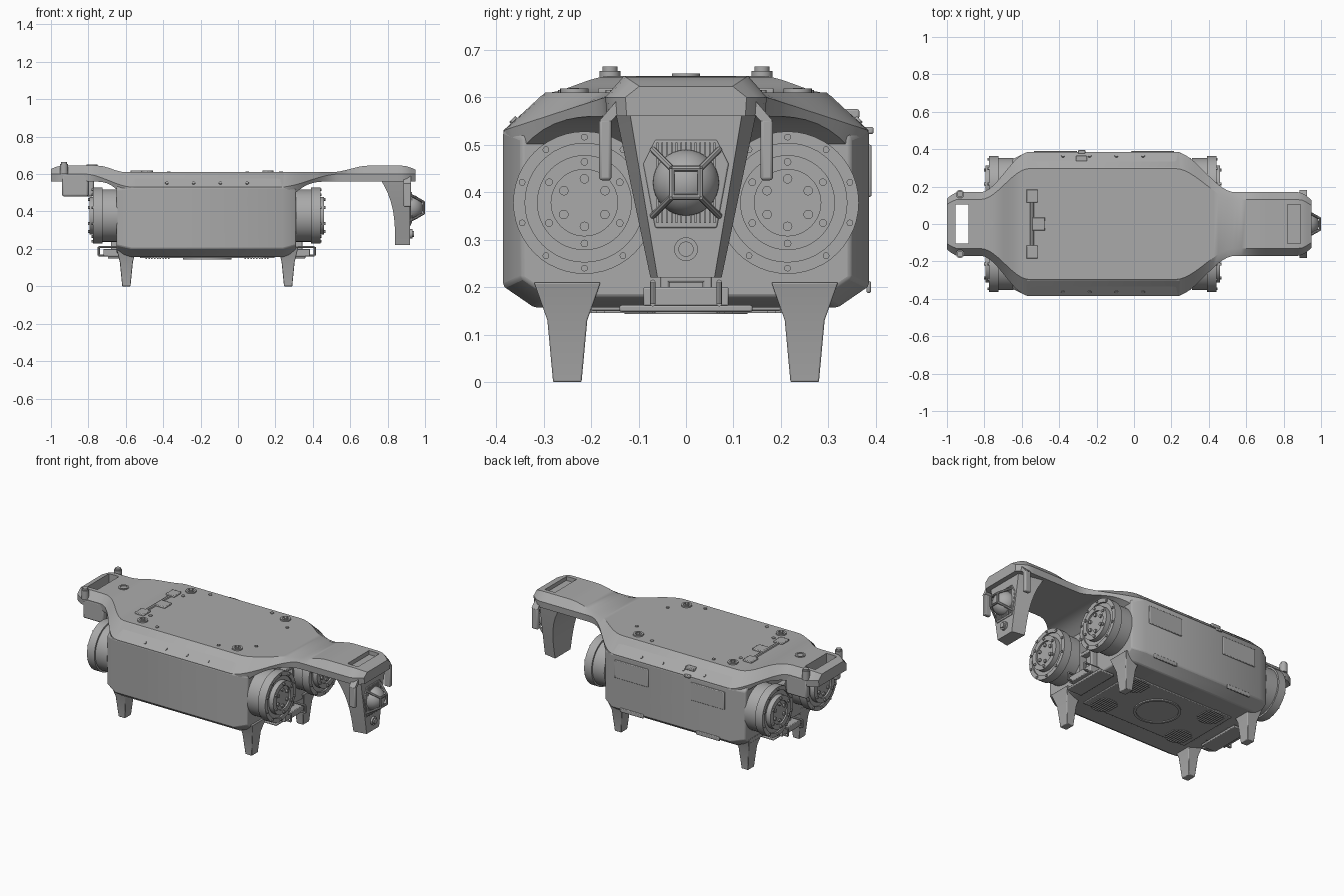
import bpy, bmesh, math
from mathutils import Vector, Matrix

if "Cube" in bpy.data.objects:
    bpy.data.objects.remove(bpy.data.objects["Cube"], do_unlink=True)

grey = bpy.data.materials.new("plain grey")
grey.use_nodes = True
grey.diffuse_color = (0.4, 0.4, 0.4, 1)
grey.node_tree.nodes["Principled BSDF"].inputs["Base Color"].default_value = grey.diffuse_color
made = []
SIDES = (-1, 1)
UP, DOWN, FORWARD = Vector((0, 0, 1)), Vector((0, 0, -1)), Vector((1, 0, 0))
ROOF, BELLY, HALF_WIDTH = 0.61, 0.155, 0.385


def finish(name, bm, bevel):
    bmesh.ops.recalc_face_normals(bm, faces=bm.faces)
    mesh = bpy.data.meshes.new(name)
    bm.to_mesh(mesh)
    bm.free()
    mesh.materials.append(grey)
    obj = bpy.data.objects.new(name, mesh)
    bpy.context.scene.collection.objects.link(obj)
    if bevel:
        modifier = obj.modifiers.new("soft edges", "BEVEL")
        modifier.width, modifier.segments, modifier.limit_method = bevel, 2, "ANGLE"
    made.append(obj)
    return obj


def loft(name, rings, bevel=0):
    """Skin a row of equal rings and cap both ends."""
    bm = bmesh.new()
    rows = [[bm.verts.new(point) for point in ring] for ring in rings]
    for first, second in zip(rows, rows[1:]):
        for i in range(len(first)):
            bm.faces.new((first[i - 1], first[i], second[i], second[i - 1]))
    bm.faces.new(rows[0])
    bm.faces.new(rows[-1])
    return finish(name, bm, bevel)


def lathe(name, centre, direction, profile, sides=32):
    """Turn (radius, offset) pairs around a direction."""
    turn = direction.to_track_quat("Z", "Y")
    rings = []
    for radius, offset in profile:
        angles = [math.tau * k / sides for k in range(sides)]
        rings.append([Vector(centre) + turn @ Vector((radius * math.cos(a), radius * math.sin(a), offset))
                      for a in angles])
    return loft(name, rings)


def steps(name, centre, direction, discs, sides=32):
    """Stack round steps, each given by its radius and the height of its face."""
    profile, base = [], 0
    for radius, height in discs:
        profile += [(radius, base), (radius, height)]
        base = height
    return lathe(name, centre, direction, profile, sides)


def bar(name, start, end, radius, sides=8):
    line = Vector(end) - Vector(start)
    return steps(name, start, line, [(radius, line.length)], sides)


def box(name, centre, size, bevel=0.004):
    bm = bmesh.new()
    bmesh.ops.create_cube(bm, size=1, matrix=Matrix.Translation(centre) @ Matrix.Diagonal((*size, 1)))
    return finish(name, bm, bevel)


def mirrored(half):
    """Close a half outline of (y, z) points across the middle."""
    return half + [(-y, z) for y, z in reversed(half)]


def ramp(value, start, end):
    t = min(max((value - start) / (end - start), 0), 1)
    return t * t * (3 - 2 * t)


def mix(a, b, t):
    return a + (b - a) * t


def cut(obj, centre, size):
    cutter = box("cutter", centre, size, 0)
    made.remove(cutter)
    modifier = obj.modifiers.new("slot", "BOOLEAN")
    modifier.operation, modifier.object, modifier.solver = "DIFFERENCE", cutter, "EXACT"
    bpy.context.view_layer.objects.active = obj
    for name in [m.name for m in obj.modifiers]:
        bpy.ops.object.modifier_apply(modifier=name)
    bpy.data.objects.remove(cutter, do_unlink=True)


# Main octagonal body, drawn in at both ends
section = mirrored([(0.3, ROOF), (HALF_WIDTH, 0.53), (HALF_WIDTH, 0.2), (0.32, BELLY)])
middle = (ROOF + BELLY) / 2
loft("body", [[(x, y * s, mix(middle, z, s * 0.99)) for y, z in section]
              for x, s in ((-0.65, 0.9), (-0.57, 1), (0.24, 1), (0.31, 0.9))], 0.006)

# Upper shell: wide over the body, narrow along the tail and the front arm
shell_rings = []
for i in range(79):
    x = i / 40 - 1
    wide = min(ramp(x, -0.82, -0.56), 1 - ramp(x, 0.22, 0.54))
    raised = max(1 - ramp(x, -0.75, -0.6), ramp(x, 0.5, 0.7))
    tip = min(ramp(x, -1.06, -0.94), 1 - ramp(x, 0.88, 1))
    width = mix(0.17, HALF_WIDTH, wide) * mix(0.6, 1, tip)
    top = ROOF + 0.035 * raised * tip
    shoulder, under = mix(0.6, 0.53, wide), mix(0.56, 0.45, wide ** 3)
    outline = mirrored([(width * 0.77, top), (width, shoulder), (width * 0.98, under)])
    shell_rings.append([(x, y, z) for y, z in outline])
shell = loft("upper_shell", shell_rings)
cut(shell, (-0.92, 0, ROOF), (0.07, 0.21, 1))
cut(shell, (0.855, 0, 0.65), (0.07, 0.21, 0.06))

# Latch across the roof
for s in SIDES:
    box("latch_block", (-0.545, s * 0.15, ROOF), (0.06, 0.07, 0.02))
    bar("latch_rod", (-0.545, s * 0.15, ROOF), (-0.545, 0, ROOF), 0.01)
box("latch_handle", (-0.51, 0, ROOF), (0.07, 0.07, 0.02))

# Tail block with side cheeks and knobs
box("tail_block", (-0.82, 0, 0.53), (0.1, 0.28, 0.1), 0.01)
for s in SIDES:
    box("tail_cheek", (-0.87, s * 0.15, 0.54), (0.14, 0.04, 0.12), 0.01)
    steps("tail_knob", (-0.93, s * 0.16, 0.6), UP, [(0.022, 0.055), (0.016, 0.065)])
steps("tail_button", (-0.78, 0, 0.64), UP, [(0.03, 0.01), (0.02, 0.006)])

# Sensor head hanging from the front arm
EYE = Vector((0.92, 0, 0.42))
head_rings = []
for i in range(9):
    t = i / 8
    width, back, z = mix(0.075, 0.155, t), 0.84 - 0.1 * t ** 3, mix(0.22, 0.6, t)
    head_rings.append([(back, -width, z), (EYE.x, -width * 0.8, z), (EYE.x, width * 0.8, z), (back, width, z)])
loft("head", head_rings)
face = mirrored([(0.065, 0.51), (0.09, 0.46), (0.065, 0.325)])
loft("head_grille_frame", [[(x, y, z) for y, z in face] for x in (0.9, EYE.x + 0.005)], 0.003)
for i in range(-6, 7):
    box("grille_rib", EYE + Vector((0, i / 100, 0)), (0.02, 0.004, 0.17), 0)
quarter = [math.pi * k / 17 for k in range(9)]
lathe("lens", EYE, FORWARD, [(0.07 * math.cos(a), 0.07 * math.sin(a)) for a in quarter])
corners = [Vector((0, -1, -1)), Vector((0, 1, -1)), Vector((0, 1, 1)), Vector((0, -1, 1))]
cage = EYE + FORWARD * 0.074
for i, corner in enumerate(corners):
    bar("guard_rim", cage + corners[i - 1] * 0.03, cage + corner * 0.03, 0.006)
    bar("guard_strut", cage + corner * 0.03, EYE + corner * 0.07, 0.007)
steps("head_button", EYE + DOWN * 0.14, FORWARD, [(0.025, 0.012), (0.016, 0.02)])

# Bent guard frame around the head
for s in SIDES:
    box("frame_side", (0.905, s * 0.17, 0.49), (0.04, 0.026, 0.13), 0.006)
    edge = [(0.183, 0.55), (0.14, 0.6), (0.13, 0.58), (0.157, 0.55)]
    loft("frame_corner", [[(x, s * y, z) for y, z in edge] for x in (0.885, 0.925)])
box("frame_top", (0.905, 0, 0.59), (0.04, 0.28, 0.02))


def hub(end, side, out):
    """Stepped drive hub with its rings of bolts."""
    centre = Vector((end, side * 0.214, 0.378))
    steps("hub", centre, out, [(0.14, 0.08), (0.15, 0.13), (0.125, 0.12), (0.1, 0.15), (0.07, 0.14)], 48)
    for count, ring, face_height, size in ((10, 0.138, 0.13, 0.007), (6, 0.05, 0.14, 0.01), (6, 0.086, 0.15, 0.008)):
        for k in range(count):
            angle = math.tau * (k + 0.5) / count
            spot = Vector((0, math.cos(angle), math.sin(angle))) * ring
            steps("hub_bolt", centre + spot + out * face_height, out, [(size, size)], 12)


def bracket(end, out):
    """Plate, step, hoops and ladder panel between the hubs."""
    reach = out * 0.1
    box("bracket_plate", (end, 0, BELLY), (0.1, 0.28, 0.014))
    box("bracket_step", (end, 0, 0.18), (0.15, 0.18, 0.04))
    for s in SIDES:
        low, high = Vector((end, s * 0.07, 0.165)), Vector((end, s * 0.07, 0.21))
        for start, stop in ((low, low + reach), (low + reach, high + reach), (high + reach, high)):
            bar("bracket_hoop", start, stop, 0.006)
        box("panel_post", (end, s * 0.045, 0.32), (0.07, 0.02, 0.25))
    for z in (0.22, 0.33, 0.44):
        box("panel_rung", (end, 0, z), (0.07, 0.09, 0.02))


def foot(x, side):
    """Tapered foot that flares into the body."""
    rings = []
    for z, along, across in ((0.21, 0.055, 0.07), (0.13, 0.035, 0.042), (0, 0.022, 0.03)):
        rings.append([(x + c.y * along, side * 0.25 + c.z * across, z) for c in corners])
    loft("foot", rings, 0.003)


for end, foot_x, out in ((0.31, 0.268, FORWARD), (-0.645, -0.597, -FORWARD)):
    bracket(end, out)
    for s in SIDES:
        hub(end, s, out)
        foot(foot_x, s)

# Roof mounts and screws
for s in SIDES:
    for x in (-0.485, 0.16):
        steps("roof_mount", (x, s * 0.235, ROOF), UP, [(0.03, 0.008), (0.018, 0.004), (0.01, 0.01)])
    for x, y in ((-0.37, 0.26), (0.05, 0.26), (0.23, 0.15), (-0.485, 0.16)):
        steps("roof_screw", (x, s * y, ROOF), UP, [(0.01, 0.005)], 12)
    for i in range(4):
        steps("edge_screw", (i / 7 - 0.38, s * 0.362, 0.55), Vector((0, s, 1)), [(0.009, 0.006)], 12)
box("roof_vent", (-0.28, 0.35, 0.565), (0.06, 0.03, 0.02))

# Hatches and latch on the back side
for x in (-0.42, 0.1):
    box("hatch", (x, HALF_WIDTH, 0.445), (0.23, 0.012, 0.11))
    box("hatch_lip", (x, HALF_WIDTH, 0.2), (0.16, 0.01, 0.025))
box("side_latch", (-0.28, HALF_WIDTH, 0.53), (0.04, 0.02, 0.015))

# Underside plate, ring and round grilles
box("belly_plate", (-0.165, 0, BELLY), (0.72, 0.4, 0.01))
steps("belly_ring", (-0.165, 0, BELLY), DOWN, [(0.13, 0.012), (0.115, 0.007)], 48)
for x in (-0.43, 0.1):
    for s in SIDES:
        for k in range(-4, 5):
            shift = k * 0.015
            box("grille_slat", (x + shift, s * 0.135, BELLY), (0.008, 2 * math.sqrt(0.005 - shift ** 2), 0.02), 0)

# Smooth the curved surfaces, keep hard edges
bpy.ops.object.select_all(action="DESELECT")
for obj in made:
    obj.select_set(True)
bpy.context.view_layer.objects.active = shell
bpy.ops.object.shade_smooth_by_angle(angle=math.radians(30))
